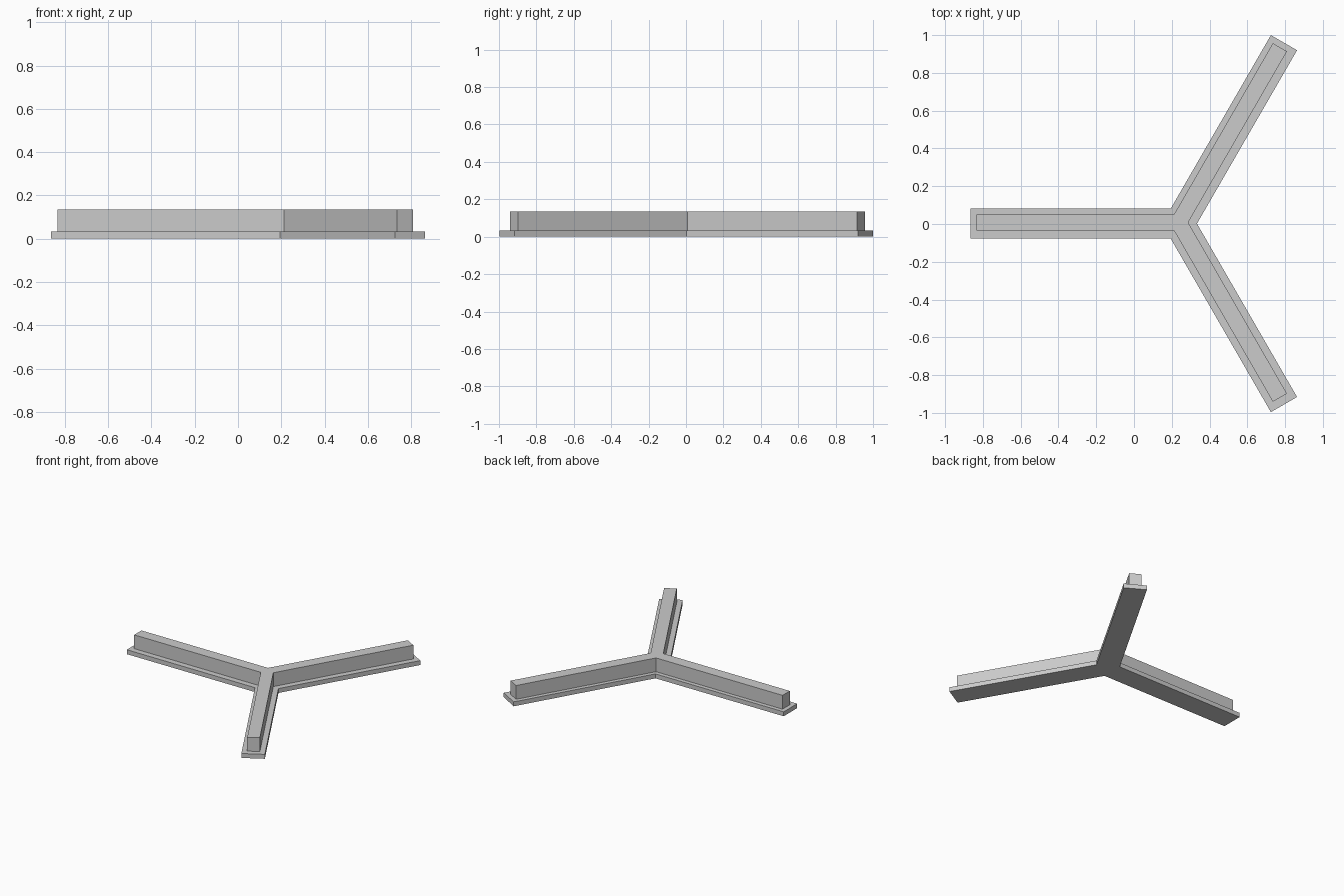
import bpy, bmesh, math
from mathutils import Vector

cube = bpy.data.objects.get("Cube")
if cube:
    bpy.data.objects.remove(cube, do_unlink=True)

GREY = (0.6, 0.6, 0.6, 1.0)
grey = bpy.data.materials.new("plain_grey")
grey.use_nodes = True
grey.diffuse_color = GREY
grey.node_tree.nodes["Principled BSDF"].inputs["Base Color"].default_value = GREY


def three_arm_prism(name, centre, half_width, length, bottom, top):
    """Extruded Y outline: three equal arms meeting at a centre point."""
    outline = []
    for angle in (60, 180, 300):
        a = math.radians(angle)
        along = Vector((math.cos(a), math.sin(a), 0))
        side = Vector((-along.y, along.x, 0)) * half_width
        # Two tip corners, then the inner corner shared with the next arm
        outline += [along * length - side, along * length + side,
                    along * half_width / math.sqrt(3) + side]
    bm = bmesh.new()
    origin = Vector((*centre, bottom))
    face = bm.faces.new([bm.verts.new(origin + p) for p in outline])
    extruded = bmesh.ops.extrude_face_region(bm, geom=[face], use_keep_orig=True)
    verts = [g for g in extruded["geom"] if isinstance(g, bmesh.types.BMVert)]
    bmesh.ops.translate(bm, verts=verts, vec=(0, 0, top - bottom))
    bmesh.ops.recalc_face_normals(bm, faces=bm.faces)
    mesh = bpy.data.meshes.new(name)
    bm.to_mesh(mesh)
    bm.free()
    mesh.materials.append(grey)
    obj = bpy.data.objects.new(name, mesh)
    bpy.context.collection.objects.link(obj)
    return obj


# Wide flat footing and the narrower wall standing on it
three_arm_prism("base_plate", (0.241, 0.002), 0.08, 1.106, 0, 0.033)
three_arm_prism("upper_wall", (0.237, 0.008), 0.043, 1.071, 0.033, 0.136)
